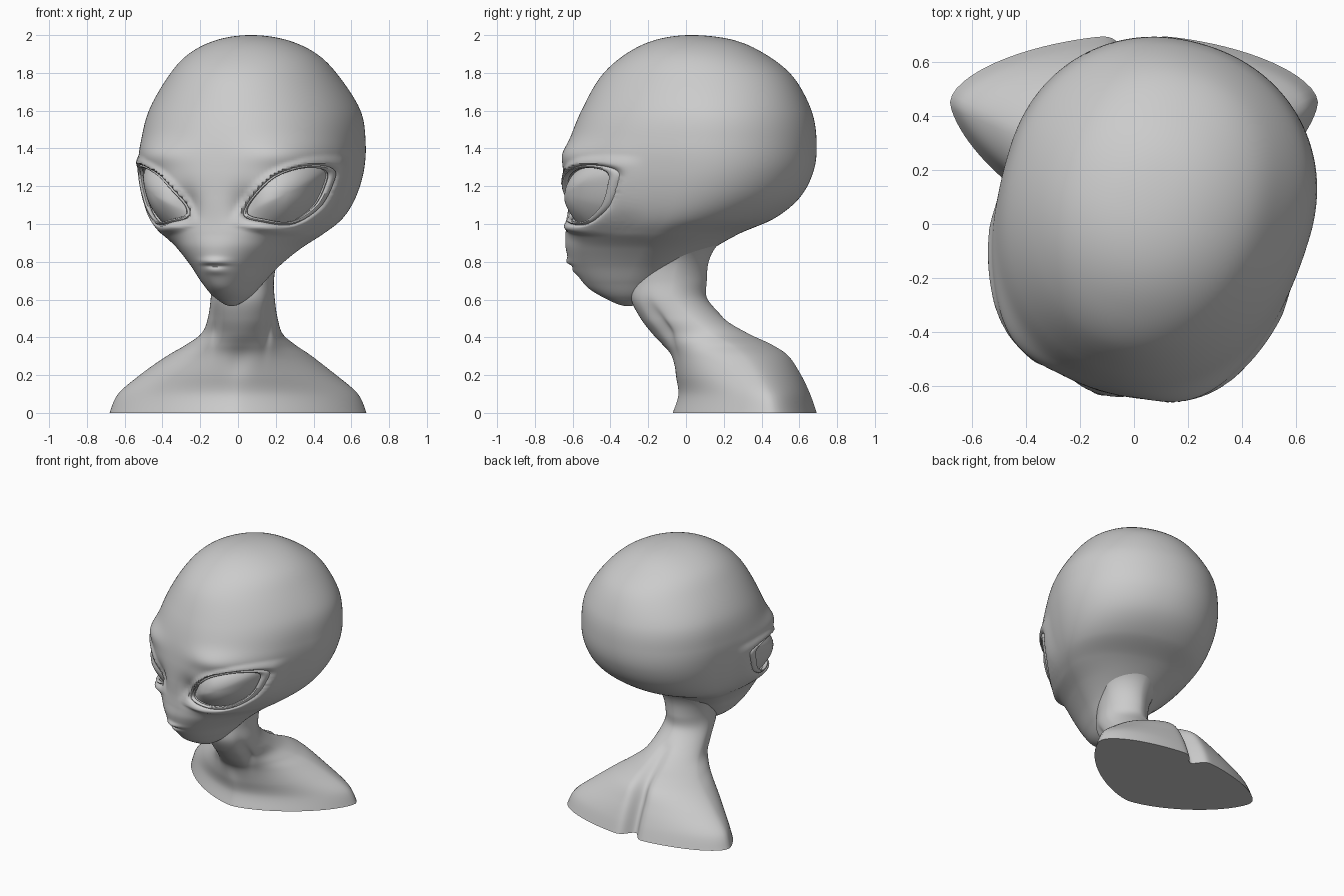
import bpy
import bmesh
import math
from mathutils import Vector

if "Cube" in bpy.data.objects:
    bpy.data.objects.remove(bpy.data.objects["Cube"])

clay = bpy.data.materials.new("grey clay")
clay.use_nodes = True
COLOUR = (0.6, 0.6, 0.6, 1)
clay.diffuse_color = COLOUR
clay.node_tree.nodes["Principled BSDF"].inputs["Base Color"].default_value = COLOUR

HEAD_PLACE = (0.095, 0.115, 0)
HEAD_TURN = math.radians(-17)


def spline(points, steps, wrap=False, before=None, after=None):
    """Smooth curve through tuples of any length."""
    if wrap:
        pts = [points[-1]] + points + points[:2]
    else:
        pts = [before or points[0]] + points + [after or points[-1]]
    out = []
    for a, b, c, d in zip(pts, pts[1:], pts[2:], pts[3:]):
        for i in range(steps):
            t = i / steps
            out.append(tuple(
                q + t * ((r - p) / 2 + t * (p - 2.5 * q + 2 * r - s / 2
                         + t * (1.5 * (q - r) + (s - p) / 2)))
                for p, q, r, s in zip(a, b, c, d)))
    if not wrap:
        out.append(points[-1])
    return out


def bump(x, z, cx, cz, sx, sz):
    return math.exp(-((x - cx) / sx) ** 2 - ((z - cz) / sz) ** 2)


def smooth(a, b, x):
    t = min(max((x - a) / (b - a), 0), 1)
    return t * t * (3 - 2 * t)


def finish(name, bm):
    bmesh.ops.recalc_face_normals(bm, faces=bm.faces)
    mesh = bpy.data.meshes.new(name)
    bm.to_mesh(mesh)
    bm.free()
    obj = bpy.data.objects.new(name, mesh)
    bpy.context.collection.objects.link(obj)
    mesh.materials.append(clay)
    bpy.ops.object.select_all(action='DESELECT')
    obj.select_set(True)
    bpy.context.view_layer.objects.active = obj
    bpy.ops.object.shade_smooth_by_angle(angle=math.radians(50))
    return obj


def skin(name, rings, caps=(), closed=False):
    """Join rings of points into a surface; cap the listed rings."""
    bm = bmesh.new()
    loops = [[bm.verts.new(p) for p in ring] for ring in rings]
    n = len(loops[0])
    for a, b in zip(loops, loops[1:] + (loops[:1] if closed else [])):
        for i in range(n):
            bm.faces.new((a[i], a[(i + 1) % n], b[(i + 1) % n], b[i]))
    for c in caps:
        bm.faces.new(loops[c])
    return finish(name, bm)


def section(row, segments, back_power, deform):
    """Horizontal slice: two half superellipses meeting at the widest line."""
    z, w, mid, front, back, front_power = row
    ring = []
    for i in range(segments):
        a = 2 * math.pi * i / segments
        dx, dy = math.sin(a), -math.cos(a)
        reach, n = (front, front_power) if dy < 0 else (back, back_power)
        r = (abs(dx / w) ** n + abs(dy / reach) ** n) ** (-1 / n)
        ring.append(deform(Vector((r * dx, mid + r * dy, z))))
    return ring


# Head profile: height, half width, widest line, front reach, back reach, squareness
head_rows = [
    (2.0, 0, -.09, 0, 0, 2), (1.975, .18, -.08, .2, .21, 2),
    (1.9, .335, -.06, .38, .36, 2), (1.78, .445, -.04, .535, .49, 2),
    (1.6, .55, 0, .675, .545, 2.1), (1.43, .577, 0, .735, .572, 2.3),
    (1.28, .568, 0, .76, .555, 2.5), (1.14, .535, -.03, .735, .51, 2.5),
    (1.03, .485, -.08, .685, .42, 2.4), (.95, .415, -.17, .6, .32, 2.3),
    (.87, .315, -.26, .515, .27, 2.1), (.78, .225, -.34, .41, .22, 2),
    (.69, .155, -.4, .28, .18, 2), (.61, .085, -.43, .14, .12, 2),
    (.565, 0, -.44, 0, 0, 2)]


def mirrored(row):
    z, w, mid, front, back, n = row
    return (z, -w, mid, -front, -back, n)


head_curve = spline(head_rows, 14, before=mirrored(head_rows[1]),
                    after=mirrored(head_rows[-2]))

# Almond eye outline as seen on the face
eye_outline = spline([(.18, 1.06), (.235, 1.16), (.325, 1.25), (.44, 1.295), (.515, 1.28),
                      (.508, 1.2), (.46, 1.09), (.37, 1.015), (.265, 1.025)], 24, wrap=True)
EYE = Vector((.36, 1.16))
eye_polar = [(math.atan2(z - EYE.y, u - EYE.x), math.hypot(u - EYE.x, z - EYE.y))
             for u, z in eye_outline]


def eye_ratio(u, z):
    """0 at the eye centre, 1 on its outline."""
    a = math.atan2(z - EYE.y, u - EYE.x)
    near = min(eye_polar, key=lambda p: abs(math.remainder(p[0] - a, 2 * math.pi)))
    return math.hypot(u - EYE.x, z - EYE.y) / near[1]


def outward(p):
    return Vector((p.x, p.y + .2, 0)).normalized()


def sculpt_face(p):
    """Sockets, lids, brows, under-eye folds and mouth."""
    if p.y > -.15:
        return p
    u, z = abs(p.x), p.z
    d = .032 * bump(u, z, .33, 1.37, .15, .07)            # brow
    d -= .045 * bump(u, z, .17, 1.09, .08, .1)            # inner corner hollow
    d += .016 * bump(u, z + .15 * (u - .25), .25, .975, .1, .022)    # fold
    d -= .008 * bump(u, z, .22, .92, .1, .04)
    d += .02 * bump(u, z, 0, .8, .07, .02)                # upper lip
    d -= .012 * bump(u, z, 0, .778, .055, .009)           # mouth line
    d += .01 * bump(u, z, 0, .75, .055, .018)             # lower lip
    d += .012 * bump(u, z, 0, .66, .08, .04)              # chin
    if .05 < u and .85 < z < 1.5:
        r = eye_ratio(u, z)
        d += .016 * smooth(1, 1.2, r) * (1 - smooth(1.2, 1.55, r))
        d -= .06 * (1 - smooth(.9, 1.18, r))
    return p + outward(p) * d * smooth(-.15, -.32, p.y)


head = skin("head", [section(r, 240, 2.1, sculpt_face) for r in head_curve[1:-1]], (0, -1))
head_parts = [head]


def face_point(at, lift):
    """Point on the unsculpted face, lifted outward."""
    u, z = at
    for a, b in zip(head_curve, head_curve[1:]):
        if b[0] <= z <= a[0]:
            t = (a[0] - z) / (a[0] - b[0])
            _, w, mid, front, back, n = (p + t * (q - p) for p, q in zip(a, b))
            break
    x = min(u / w, .985)
    p = Vector((x * w, mid - front * (1 - x ** n) ** (1 / n), z))
    lift -= .045 * bump(u, z, .17, 1.09, .08, .1)
    return p + outward(p) * lift


# Eyes and their lid rims
scales = [1.03 - k / 11.5 for k in range(12)]
turns = [2 * math.pi * k / 8 for k in range(8)]
for side, sign in (("left", 1), ("right", -1)):
    flip = Vector((sign, 1, 1))
    eye_rings = [[face_point(EYE.lerp(Vector(o), s), .02 - .045 * s * s) * flip
                  for o in eye_outline] for s in scales]
    rim_rings = [[face_point(EYE.lerp(Vector(o), 1.06 + .06 * math.cos(a)),
                             -.002 + .015 * math.sin(a)) * flip
                  for o in eye_outline] for a in turns]
    head_parts.append(skin(side + "_eye", eye_rings, (-1,)))
    head_parts.append(skin(side + "_eyelid", rim_rings, closed=True))

for part in head_parts:
    part.location = HEAD_PLACE
    part.rotation_euler.z = HEAD_TURN

# Neck and shoulders, flaring into the skull
body_rows = [
    (0, .68, .45, .52, .25, 1.5), (.1, .635, .43, .47, .235, 1.5),
    (.2, .52, .38, .44, .24, 1.6), (.3, .385, .31, .4, .25, 1.7),
    (.36, .29, .24, .37, .24, 1.8), (.42, .215, .13, .31, .23, 1.9),
    (.5, .185, .02, .26, .2, 2.1), (.6, .17, -.07, .22, .185, 2.2),
    (.7, .165, -.07, .22, .18, 2.2), (.8, .185, -.05, .23, .17, 2.2),
    (.88, .235, -.04, .24, .2, 2), (.94, .31, -.02, .26, .25, 2), (1.0, .38, 0, .26, .32, 2)]


def sculpt_body(p):
    """Spine groove, neck cords and a lean of the neck to one side."""
    x, z = p.x, p.z
    if p.y > .1:
        p.y -= .09 * math.exp(-(x / .055) ** 2) * (1 - smooth(.3, .6, z)) * smooth(.1, .25, p.y)
    cord = 1 - smooth(-.12, .02, p.y)
    p.y += cord * .03 * bump(abs(x), z, .14, .47, .022, .13)
    p.y += cord * .02 * bump(x, z, 0, .27, .06, .09)
    p.x += .025 * smooth(.2, .5, z)
    return p


skin("neck_and_shoulders",
     [section(r, 160, 1.75, sculpt_body) for r in spline(body_rows, 8)], (0, -1))
